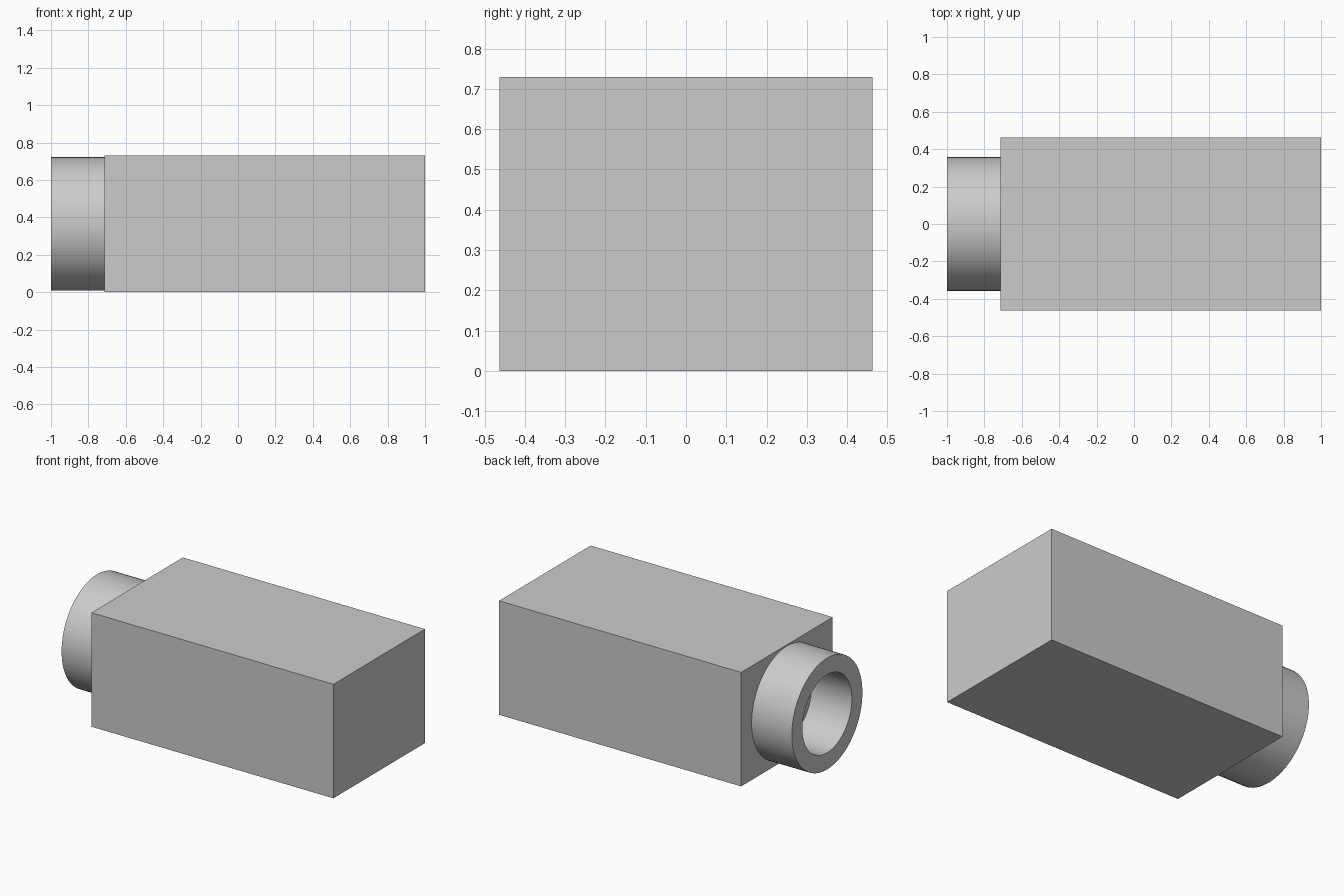
import bpy
import bmesh
import math
from mathutils import Matrix

if "Cube" in bpy.data.objects:
    bpy.data.objects.remove(bpy.data.objects["Cube"], do_unlink=True)

LEFT_END, SHOULDER, RIGHT_END = -1.0, -0.715, 1.0
DEPTH, HEIGHT = 0.926, 0.73
OUTER, INNER = 0.357, 0.25
SEGMENTS = 96

grey = bpy.data.materials.new("light grey")
grey.use_nodes = True
colour = (0.6, 0.6, 0.6, 1)
grey.diffuse_color = colour
grey.node_tree.nodes["Principled BSDF"].inputs["Base Color"].default_value = colour


def add_object(name, bm):
    bmesh.ops.recalc_face_normals(bm, faces=bm.faces)
    mesh = bpy.data.meshes.new(name)
    bm.to_mesh(mesh)
    bm.free()
    mesh.materials.append(grey)
    obj = bpy.data.objects.new(name, mesh)
    bpy.context.collection.objects.link(obj)
    return obj


# Solid rectangular body
bm = bmesh.new()
length = RIGHT_END - SHOULDER
centre = Matrix.Translation(((RIGHT_END + SHOULDER) / 2, 0, HEIGHT / 2))
bmesh.ops.create_cube(bm, size=1, matrix=centre @ Matrix.Diagonal((length, DEPTH, HEIGHT, 1)))
add_object("body", bm)

# Hollow collar: a wall profile spun about the x axis
bm = bmesh.new()
profile = [(SHOULDER, OUTER), (LEFT_END, OUTER), (LEFT_END, INNER), (SHOULDER, INNER)]
verts = [bm.verts.new((x, 0, HEIGHT / 2 + r)) for x, r in profile]
edges = [bm.edges.new(pair) for pair in zip(verts, verts[1:])]
bmesh.ops.spin(bm, geom=verts + edges, cent=(0, 0, HEIGHT / 2), axis=(1, 0, 0),
               angle=math.tau, steps=SEGMENTS, use_merge=True)
bmesh.ops.remove_doubles(bm, verts=bm.verts, dist=0.0001)
collar = add_object("collar", bm)

bpy.ops.object.select_all(action='DESELECT')
collar.select_set(True)
bpy.context.view_layer.objects.active = collar
bpy.ops.object.shade_smooth_by_angle(angle=math.radians(30))
